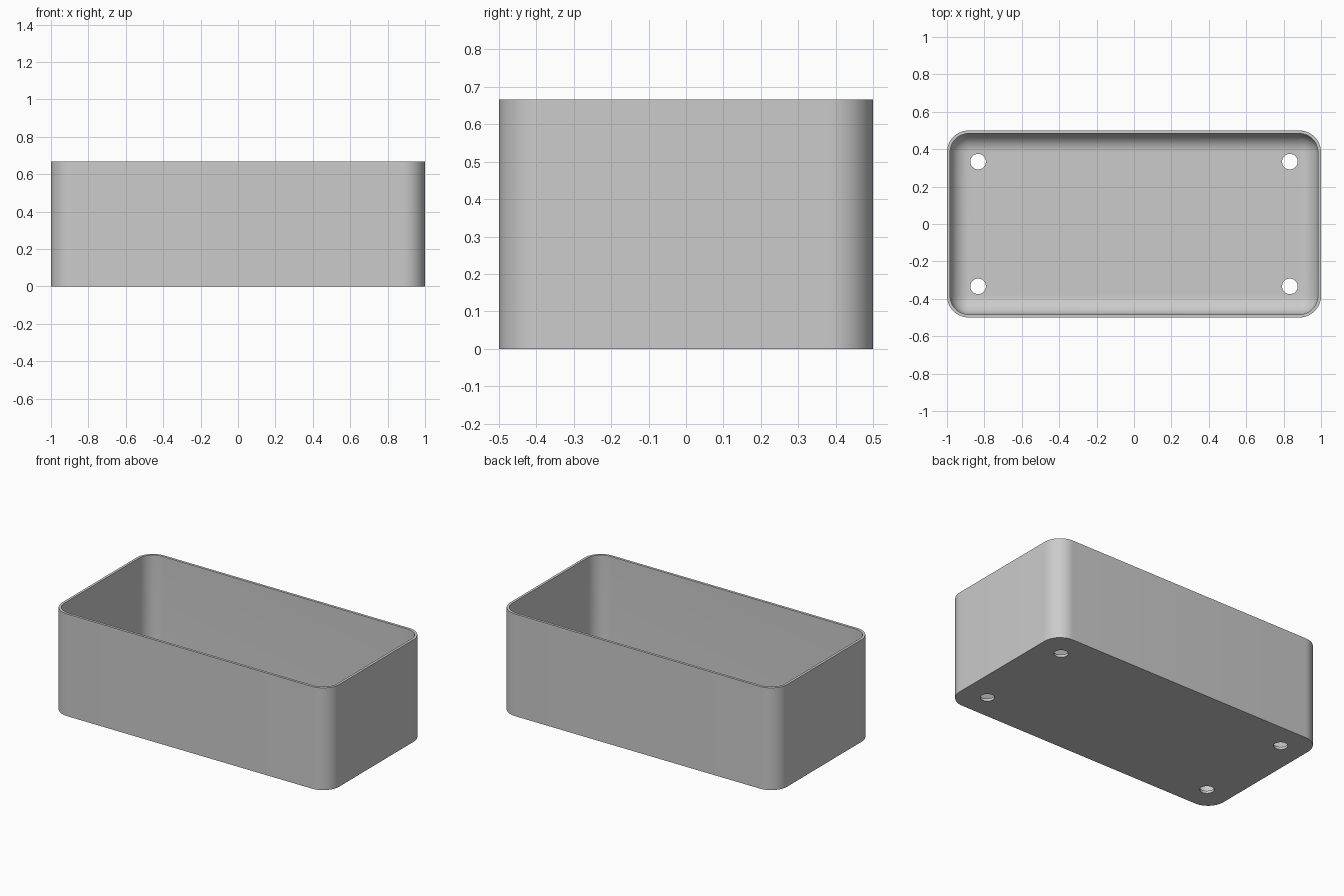
import bpy, bmesh, math

# Remove the default cube only
cube = bpy.data.objects.get("Cube")
if cube:
    bpy.data.objects.remove(cube, do_unlink=True)

LENGTH, WIDTH, HEIGHT = 2.0, 1.0, 2 / 3
WALL = 1 / 60
INNER_R = 0.1          # inner corner and floor fillet radius
HOLE_R = 1 / 24
STEPS = 14             # segments per quarter turn

grey = bpy.data.materials.new("light grey")
grey.use_nodes = True
colour = (0.6, 0.6, 0.6, 1)
grey.diffuse_color = colour
grey.node_tree.nodes["Principled BSDF"].inputs["Base Color"].default_value = colour


def rounded_ring(bm, inset, z):
    """Rounded rectangle, inset from the outer wall, concentric corners."""
    radius = INNER_R + WALL - inset
    cx = LENGTH / 2 - INNER_R - WALL
    cy = WIDTH / 2 - INNER_R - WALL
    ring = []
    for quarter, (sx, sy) in enumerate([(1, 1), (-1, 1), (-1, -1), (1, -1)]):
        for i in range(STEPS + 1):
            a = (quarter + i / STEPS) * math.pi / 2
            ring.append(bm.verts.new((sx * cx + radius * math.cos(a),
                                      sy * cy + radius * math.sin(a), z)))
    return ring


# Tray: outer wall, rim, inner wall and filleted floor as stacked rings
profile = [(0, 0), (0, HEIGHT), (WALL, HEIGHT)]
for i in range(STEPS + 1):
    a = i / STEPS * math.pi / 2
    profile.append((WALL + INNER_R * (1 - math.cos(a)),
                    WALL + INNER_R * (1 - math.sin(a))))

bm = bmesh.new()
rings = [rounded_ring(bm, inset, z) for inset, z in profile]
for low, high in zip(rings, rings[1:]):
    for i in range(len(low)):
        j = (i + 1) % len(low)
        bm.faces.new((low[i], low[j], high[j], high[i]))
bm.faces.new(rings[0][::-1])
bm.faces.new(rings[-1])
bmesh.ops.remove_doubles(bm, verts=bm.verts, dist=1e-5)
bmesh.ops.recalc_face_normals(bm, faces=bm.faces)
mesh = bpy.data.meshes.new("tray")
bm.to_mesh(mesh)
bm.free()
mesh.materials.append(grey)
tray = bpy.data.objects.new("tray", mesh)
bpy.context.collection.objects.link(tray)

# Four drain holes through the floor
for sx in (-1, 1):
    for sy in (-1, 1):
        bpy.ops.mesh.primitive_cylinder_add(vertices=48, radius=HOLE_R, depth=0.1,
                                            location=(sx * 5 / 6, sy / 3, 0))
        cutter = bpy.context.object
        cutter.name = "hole_cutter"
        cutter.data.materials.append(grey)
        cut = tray.modifiers.new("drain_hole", 'BOOLEAN')
        cut.operation, cut.solver, cut.object = 'DIFFERENCE', 'EXACT', cutter
        bpy.ops.object.select_all(action='DESELECT')
        tray.select_set(True)
        bpy.context.view_layer.objects.active = tray
        bpy.ops.object.modifier_apply(modifier=cut.name)
        bpy.data.objects.remove(cutter, do_unlink=True)

# Smooth the rounds, keep the rim, base and hole edges crisp
bpy.ops.object.shade_smooth_by_angle(angle=math.radians(30))
